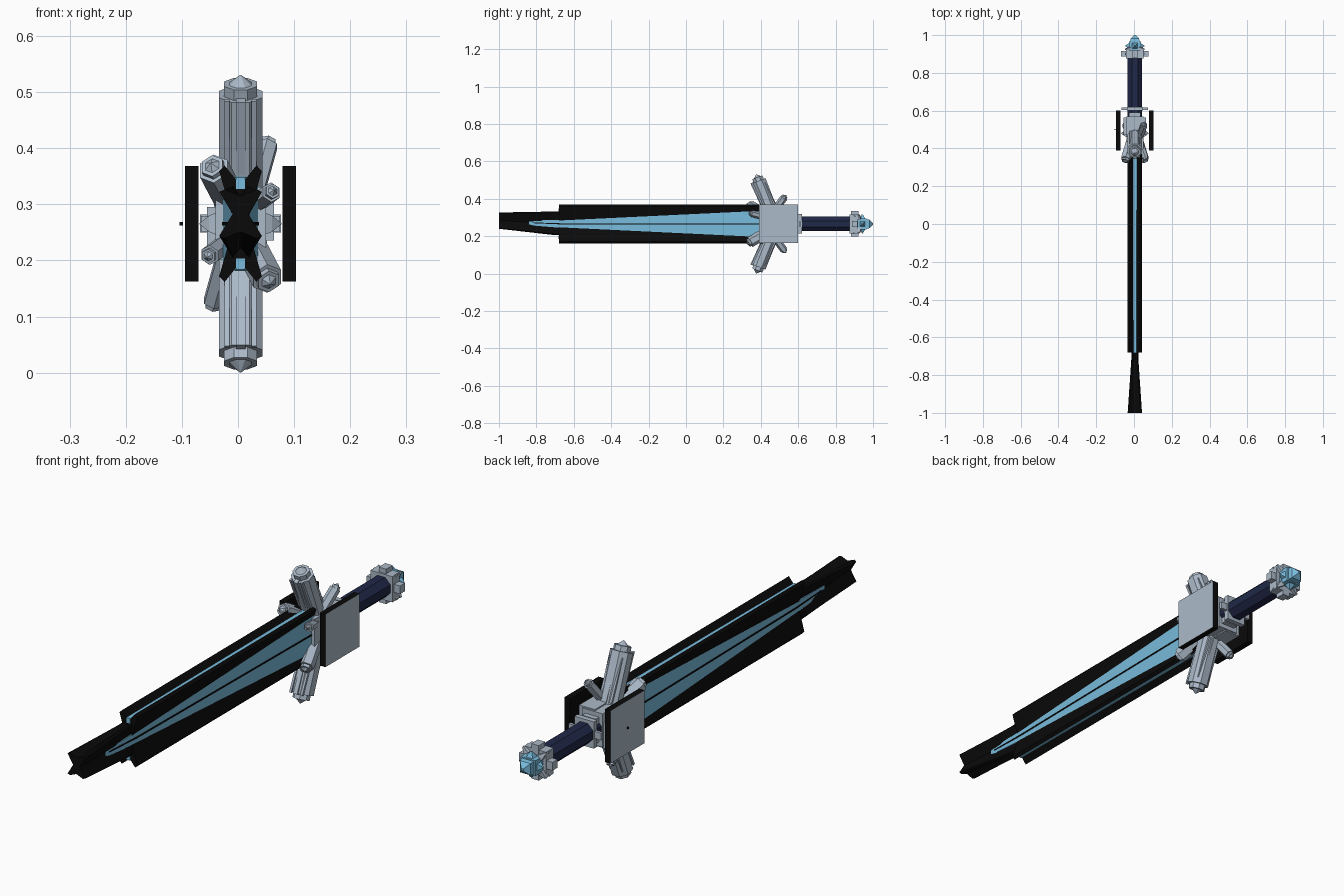
import bpy, bmesh, math
from mathutils import Vector

if "Cube" in bpy.data.objects:
    bpy.data.objects.remove(bpy.data.objects["Cube"])

CENTRE = Vector((0.0045, 0, 0.2655))


def material(name, rgb):
    m = bpy.data.materials.new(name)
    m.use_nodes = True
    m.diffuse_color = (*rgb, 1)
    m.node_tree.nodes["Principled BSDF"].inputs["Base Color"].default_value = (*rgb, 1)
    return m


STEEL = material("pale steel", (0.41, 0.49, 0.58))
BLUE = material("ice blue", (0.19, 0.50, 0.72))
NAVY = material("navy grip", (0.014, 0.021, 0.065))
BLACK = material("black edge", (0.003, 0.003, 0.003))


def loft(name, rings, mat):
    """Skin a closed solid through rings of points, relative to the sword axis."""
    bm = bmesh.new()
    loops = [[bm.verts.new(Vector(p) + CENTRE) for p in ring] for ring in rings]
    n = len(loops[0])
    for a, b in zip(loops, loops[1:]):
        for i in range(n):
            j = (i + 1) % n
            bm.faces.new((a[i], a[j], b[j], b[i]))
    bm.faces.new(loops[0][::-1])
    bm.faces.new(loops[-1])
    bmesh.ops.recalc_face_normals(bm, faces=bm.faces)
    me = bpy.data.meshes.new(name)
    bm.to_mesh(me)
    bm.free()
    me.materials.append(mat)
    ob = bpy.data.objects.new(name, me)
    bpy.context.collection.objects.link(ob)
    return ob


def rect(y, w, h, x=0, z=0):
    return [(x + a * w, y, z + b * h) for a, b in ((-1, -1), (1, -1), (1, 1), (-1, 1))]


def box(name, y0, y1, w, h, mat, x=0, z=0):
    return loft(name, [rect(y0, w, h, x, z), rect(y1, w, h, x, z)], mat)


def shaft(name, p0, p1, profile, sides, mat):
    """Polygonal shaft between two points; profile lists (fraction, radius)."""
    p0, p1 = Vector(p0), Vector(p1)
    d = (p1 - p0).normalized()
    ref = Vector((1, 0, 0)) if abs(d.x) < 0.9 else Vector((0, 1, 0))
    u = (ref - d * ref.dot(d)).normalized()
    v = d.cross(u)
    rings = []
    for t, r in profile:
        angles = [(i + 0.5) * math.tau / sides for i in range(sides)]
        rings.append([p0.lerp(p1, t) + (u * math.cos(a) + v * math.sin(a)) * r for a in angles])
    return loft(name, rings, mat)


def crystal(name, p0, p1, r, sides):
    shaft(name, p0, p1, [(0, r), (0.87, r), (0.87, r * 0.75), (0.94, r * 0.75),
                         (0.94, r * 0.5), (1, 0.001)], sides, STEEL)


def star(y, w, top, low, notch_x, notch_top):
    """X-shaped section with flared, chamfered corners and grooves between them."""
    mid = (top + low) / 2
    half = (top - low) / 2
    quarter = [(notch_x, 0), (w, half * 0.9), (w * 0.75, half), (0.002, half * notch_top)]
    right = quarter + [(x, -z) for x, z in quarter[:0:-1]]
    left = [(-x, z) for x, z in quarter[:0:-1]] + [(-notch_x, 0)] + [(-x, -z) for x, z in quarter[1:]]
    upper = [p for p in right if p[1] >= 0]
    lower = [p for p in right if p[1] < 0]
    return [(x, y, z + mid) for x, z in upper + left + lower]


# Blade: black flared edges, then a blue core rising in the grooves
loft("blade_edges", [star(0.42, 0.038, 0.104, -0.104, 0.011, 0.68),
                     star(-0.68, 0.038, 0.104, -0.104, 0.011, 0.68)], BLACK)
loft("blade_tip", [star(-0.62, 0.018, 0.070, -0.064, 0.008, 0.75),
                   star(-0.72, 0.019, 0.066, -0.058, 0.008, 0.75),
                   star(-1.0, 0.038, 0.061, -0.026, 0.014, 0.75)], BLACK)
loft("blade_core", [rect(0.42, 0.0315, 0.073), rect(-0.66, 0.0165, 0.022),
                    rect(-0.84, 0.013, 0.013, z=0.006)], BLUE)
for s in (1, -1):
    loft("groove_strip", [rect(0.42, 0.011, 0.01, z=s * 0.074),
                          rect(-0.682, 0.008, 0.01, z=s * 0.072)], BLUE)
    loft("centre_line", [rect(0.42, 0.002, 0.003, x=s * 0.0315),
                         rect(-0.66, 0.002, 0.003, x=s * 0.0165),
                         rect(-0.82, 0.002, 0.002, x=s * 0.013, z=0.006)], BLACK)

# Guard plates: black slabs with steel outer faces
for s in (1, -1):
    plate = box("guard_plate", 0.39, 0.60, 0.012, 0.103, BLACK, x=s * 0.087)
    plate.data.materials.append(STEEL)
    for f in plate.data.polygons:
        if f.normal.x * s > 0.9:
            f.material_index = 1
box("plate_stud", 0.498, 0.504, 0.003, 0.003, BLACK, x=-0.1055)

# Guard body: stacked offset blocks with side spikes
box("guard_body", 0.40, 0.57, 0.045, 0.065, STEEL)
for s in (1, -1):
    box("guard_block", 0.47, 0.565, 0.034, 0.05, STEEL, x=s * 0.026, z=s * 0.02)
    shaft("side_spike", (s * 0.04, 0.48, 0), (s * 0.073, 0.48, 0),
          [(0, 0.03), (0.5, 0.02), (1, 0.001)], 4, STEEL)
    box("guard_step", 0.55, 0.59, 0.03, 0.018, STEEL, z=s * 0.03)

# Guard crystals: half-turn symmetric about the blade axis
for s in (1, -1):
    crystal("main_crystal", (0, 0.48, 0), (0, 0.375, s * 0.265), 0.042, 8)
    for x in (-0.03, 0, 0.03):
        for side in (1, -1):
            shaft("crystal_rib", (x * 0.8, 0.455 + side * 0.034, s * 0.07),
                  (x * 0.8, 0.386 + side * 0.034, s * 0.22),
                  [(0, 0.012 if x == 0 else 0.006), (1, 0.012 if x == 0 else 0.006)], 4, STEEL)
    crystal("front_crystal", (-s * 0.012, 0.46, s * 0.03), (-s * 0.053, 0.325, s * 0.108), 0.029, 6)
    crystal("rear_crystal", (s * 0.02, 0.45, s * 0.04), (s * 0.052, 0.535, s * 0.155), 0.02, 6)
    crystal("low_crystal", (s * 0.02, 0.45, s * 0.03), (s * 0.06, 0.335, s * 0.06), 0.018, 6)

# Grip and lower collar
shaft("grip", (0, 0.55, 0), (0, 0.89, 0), [(0, 0.042), (1, 0.042)], 8, NAVY)
box("collar", 0.60, 0.62, 0.042, 0.052, STEEL)
box("collar_bar", 0.604, 0.616, 0.07, 0.014, STEEL)

# Pommel: steel cage holding a blue gem
box("pommel_block", 0.875, 0.92, 0.047, 0.05, STEEL)
box("pommel_bar", 0.887, 0.917, 0.072, 0.016, STEEL)
box("pommel_post", 0.882, 0.922, 0.016, 0.068, STEEL)
box("gem", 0.92, 0.965, 0.032, 0.030, BLUE)
shaft("gem_point", (0, 0.955, 0), (0, 1.0, 0), [(0, 0.038), (0.6, 0.032), (1, 0.006)], 4, BLUE)
for i in range(4):
    a = i * math.pi / 2
    d = Vector((math.cos(a), 0, math.sin(a)))
    base = Vector((0, 0.943, 0))
    shaft("gem_spike", base + d * 0.025, base + d * 0.05, [(0, 0.024), (1, 0.004)], 4, BLUE)
    for y in (0.90, 0.925):
        corner = Vector((math.cos(a + math.pi / 4), 0, math.sin(a + math.pi / 4)))
        p = Vector((0, y, 0))
        shaft("pommel_claw", p + corner * 0.04, p + corner * 0.07,
              [(0, 0.016), (1, 0.004)], 4, STEEL)
